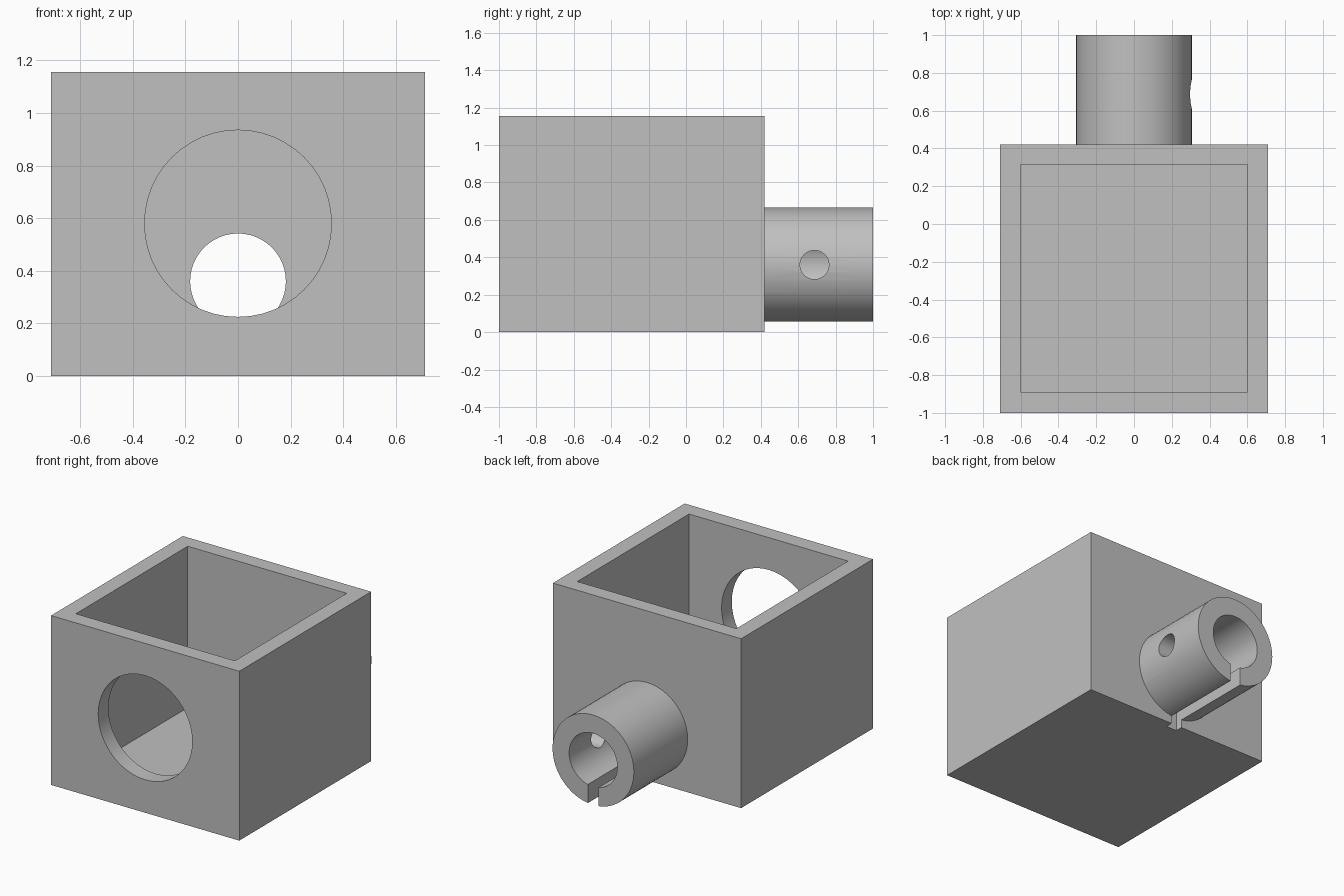
import bpy
import math

default = bpy.data.objects.get("Cube")
if default:
    bpy.data.objects.remove(default, do_unlink=True)

grey = bpy.data.materials.new("light_grey")
grey.use_nodes = True
colour = (0.53, 0.53, 0.53, 1)
grey.diffuse_color = colour
grey.node_tree.nodes["Principled BSDF"].inputs["Base Color"].default_value = colour


def box(name, low, high):
    bpy.ops.mesh.primitive_cube_add(size=1)
    ob = bpy.context.object
    ob.name = name
    ob.location = [(a + b) / 2 for a, b in zip(low, high)]
    ob.scale = [b - a for a, b in zip(low, high)]
    ob.data.materials.append(grey)
    bpy.ops.object.transform_apply(location=True, rotation=True, scale=True)
    return ob


def cylinder(name, radius, length, centre, axis):
    turn = (math.pi / 2, 0, 0) if axis == "Y" else (0, math.pi / 2, 0)
    bpy.ops.mesh.primitive_cylinder_add(vertices=48, radius=radius, depth=length,
                                        location=centre, rotation=turn)
    ob = bpy.context.object
    ob.name = name
    ob.data.materials.append(grey)
    bpy.ops.object.transform_apply(location=True, rotation=True, scale=True)
    return ob


def combine(target, tool, operation):
    mod = target.modifiers.new(tool.name, "BOOLEAN")
    mod.operation = operation
    mod.solver = "EXACT"
    mod.object = tool
    bpy.context.view_layer.objects.active = target
    bpy.ops.object.modifier_apply(modifier=mod.name)
    bpy.data.objects.remove(tool, do_unlink=True)


# Box with a round spigot on its back wall
wall_back = 0.42
axis_z = 0.36
body = box("open_box_with_spigot", (-0.71, -1, 0), (0.71, wall_back, 1.155))
combine(body, cylinder("spigot", 0.307, 0.63, (0, 0.685, axis_z), "Y"), "UNION")

# Open cavity, front window, spigot bore, side pin hole and bottom slot
cutters = [
    box("cavity", (-0.6, -0.89, 0.054), (0.6, 0.315, 1.5)),
    cylinder("front_window", 0.355, 0.4, (0, -1, 0.58), "Y"),
    cylinder("bore", 0.182, 1.0, (0, 0.7, axis_z), "Y"),
    cylinder("pin_hole", 0.077, 0.4, (0.3, 0.687, axis_z), "X"),
    box("slot", (-0.04, wall_back - 0.05, -0.1), (0.04, 1.1, axis_z)),
]
for cutter in cutters:
    combine(body, cutter, "DIFFERENCE")

bpy.ops.object.select_all(action="DESELECT")
body.select_set(True)
bpy.context.view_layer.objects.active = body
bpy.ops.object.shade_smooth_by_angle(angle=math.radians(30))
